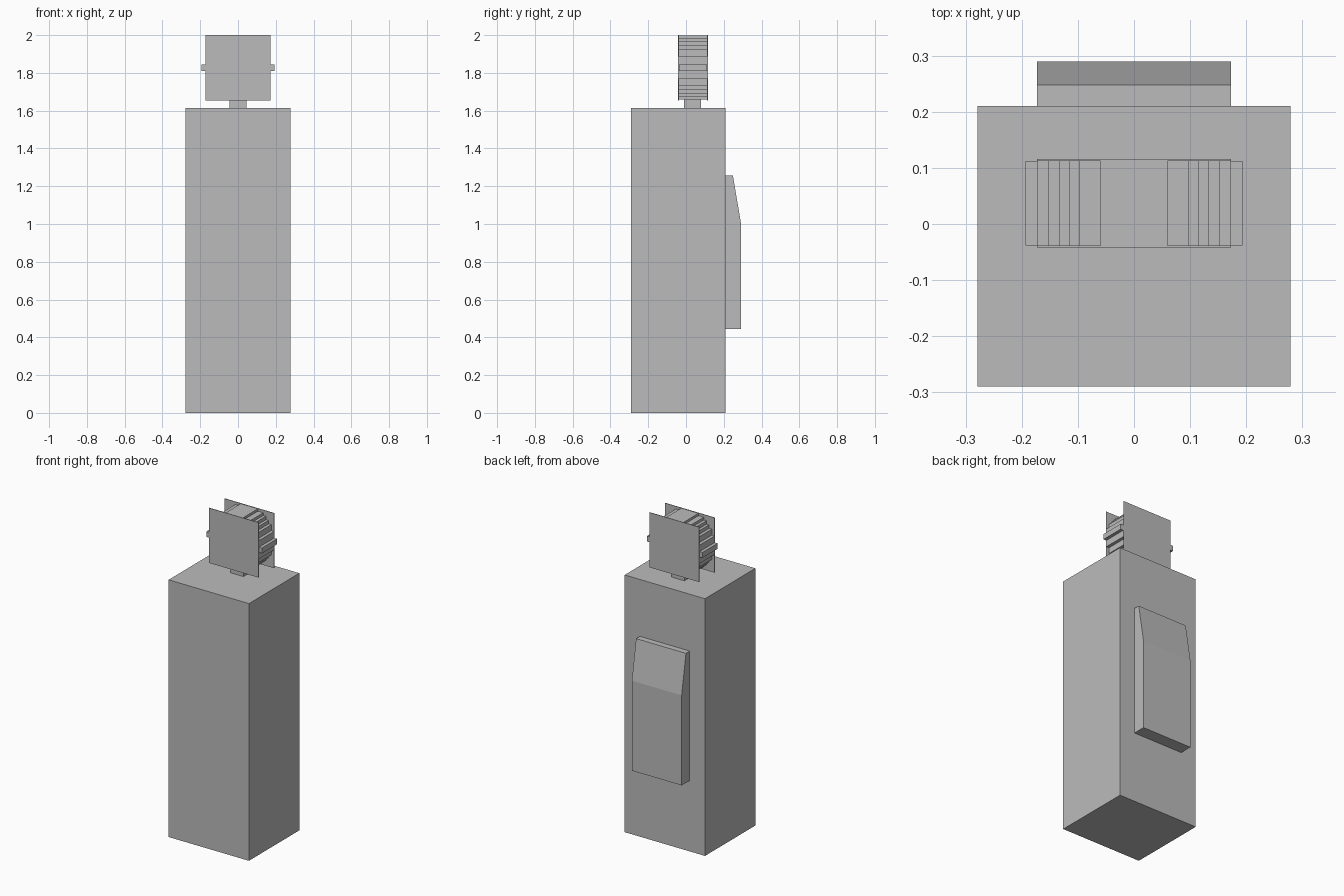
import bpy
import bmesh
from mathutils import Vector

cube = bpy.data.objects.get("Cube")
if cube:
    bpy.data.objects.remove(cube, do_unlink=True)

grey = bpy.data.materials.new("plain_grey")
grey.use_nodes = True
COLOUR = (0.5, 0.5, 0.5, 1)
grey.diffuse_color = COLOUR
grey.node_tree.nodes["Principled BSDF"].inputs["Base Color"].default_value = COLOUR


def extrude_part(name, points, offset):
    """Extrude a flat outline along an offset into a closed solid."""
    bm = bmesh.new()
    face = bm.faces.new([bm.verts.new(p) for p in points])
    result = bmesh.ops.extrude_face_region(bm, geom=[face], use_keep_orig=True)
    moved = [v for v in result["geom"] if isinstance(v, bmesh.types.BMVert)]
    bmesh.ops.translate(bm, verts=moved, vec=Vector(offset))
    bmesh.ops.recalc_face_normals(bm, faces=bm.faces)
    mesh = bpy.data.meshes.new(name)
    bm.to_mesh(mesh)
    bm.free()
    mesh.materials.append(grey)
    obj = bpy.data.objects.new(name, mesh)
    bpy.context.collection.objects.link(obj)
    return obj


def box(name, half_x, y0, y1, z0, z1):
    outline = [(-half_x, y0, z0), (half_x, y0, z0), (half_x, y0, z1), (-half_x, y0, z1)]
    return extrude_part(name, outline, (0, y1 - y0, 0))


# Main body and neck
box("body", 0.279, -0.29, 0.21, 0, 1.615)
box("neck", 0.045, -0.01, 0.08, 1.61, 1.70)

# Back panel with a sloped upper part
panel = [(0.205, 0.445), (0.29, 0.445), (0.29, 1.01), (0.248, 1.258), (0.205, 1.258)]
extrude_part("back_panel", [(-0.173, y, z) for y, z in panel], (0.346, 0, 0))

# Square side plates that hold the wheel
box("front_plate", 0.173, -0.042, -0.038, 1.655, 2.0)
box("back_plate", 0.173, 0.112, 0.116, 1.655, 2.0)

# Stepped wheel: each step is (half width, half height)
steps = [(0.193, 0.017), (0.173, 0.058), (0.153, 0.095), (0.134, 0.117),
         (0.116, 0.138), (0.097, 0.155), (0.06, 0.17)]
quarter = []
for i, (w, h) in enumerate(steps):
    quarter.append((w, h))
    if i + 1 < len(steps):
        quarter.append((steps[i + 1][0], h))
half = quarter + [(-x, z) for x, z in reversed(quarter)]
wheel = half + [(-x, -z) for x, z in half]
extrude_part("stepped_wheel", [(x, -0.038, 1.828 + z) for x, z in wheel], (0, 0.15, 0))
